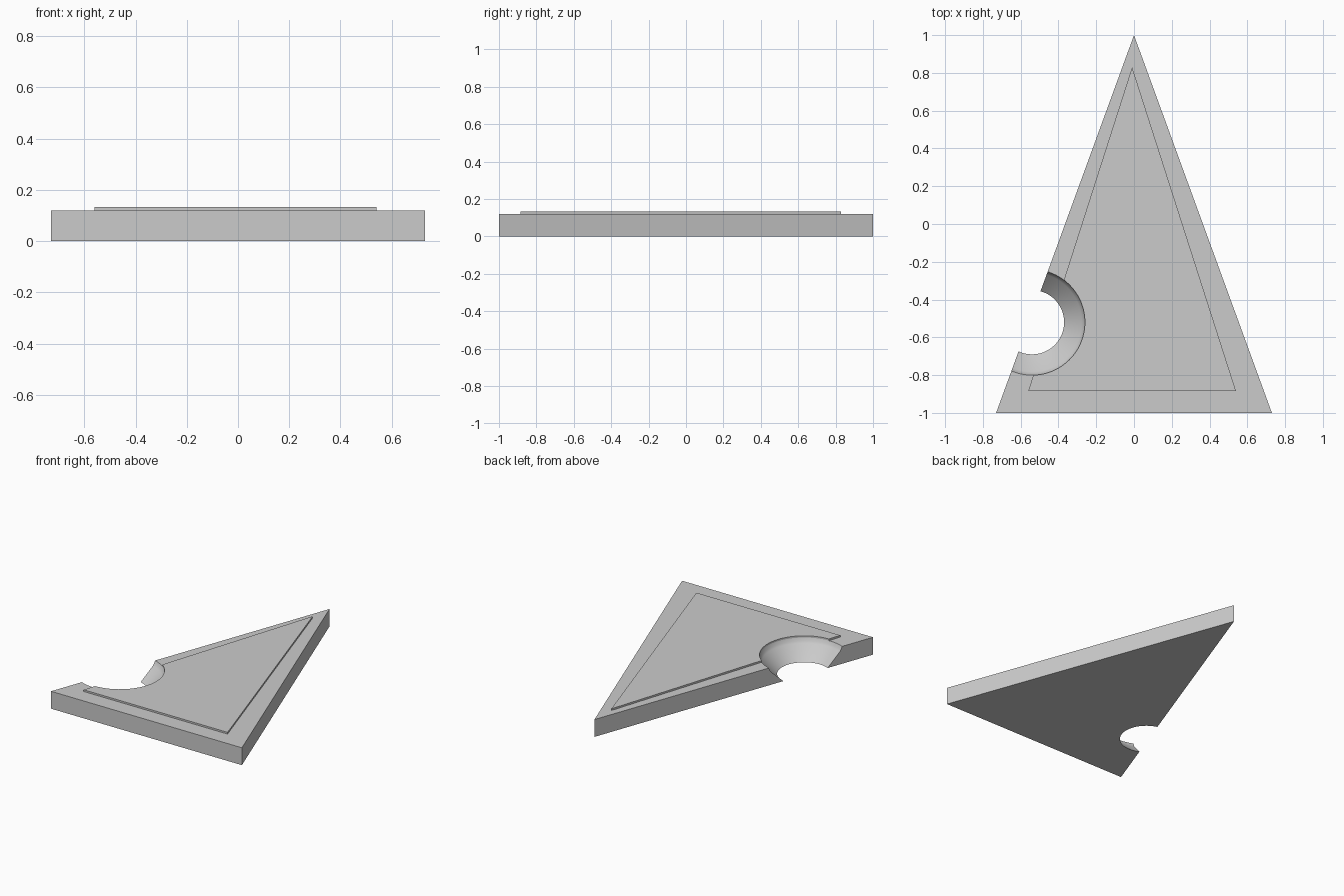
import bpy, bmesh, math

old = bpy.data.objects.get("Cube")
if old:
    bpy.data.objects.remove(old, do_unlink=True)

grey = bpy.data.materials.new("plain grey")
grey.use_nodes = True
grey.diffuse_color = (0.6, 0.6, 0.6, 1)
grey.node_tree.nodes["Principled BSDF"].inputs["Base Color"].default_value = (0.6, 0.6, 0.6, 1)


def make_object(name, bm):
    bmesh.ops.recalc_face_normals(bm, faces=bm.faces)
    mesh = bpy.data.meshes.new(name)
    bm.to_mesh(mesh)
    bm.free()
    mesh.materials.append(grey)
    obj = bpy.data.objects.new(name, mesh)
    bpy.context.collection.objects.link(obj)
    return obj


def slab(name, outline, bottom, top):
    """Extrude a flat outline between two heights."""
    bm = bmesh.new()
    face = bm.faces.new([bm.verts.new((x, y, bottom)) for x, y in outline])
    walls = bmesh.ops.extrude_face_region(bm, geom=[face])
    verts = [g for g in walls["geom"] if isinstance(g, bmesh.types.BMVert)]
    bmesh.ops.translate(bm, verts=verts, vec=(0, 0, top - bottom))
    return make_object(name, bm)


def lathe(name, profile, centre, sides=96):
    """Closed solid of revolution from (radius, height) pairs."""
    bm = bmesh.new()
    rings = []
    for r, z in profile:
        angles = [2 * math.pi * i / sides for i in range(sides)]
        rings.append([bm.verts.new((centre[0] + r * math.cos(a),
                                    centre[1] + r * math.sin(a), z)) for a in angles])
    for low, high in zip(rings, rings[1:]):
        for i in range(sides):
            j = (i + 1) % sides
            bm.faces.new((low[i], low[j], high[j], high[i]))
    bm.faces.new(rings[0])
    bm.faces.new(rings[-1])
    return make_object(name, bm)


# Triangular plate and the thin raised panel on it
plate = slab("base_plate", [(-0.73, -1), (0.73, -1), (0, 1)], 0, 0.12)
panel = slab("raised_panel", [(-0.56, -0.885), (0.54, -0.885), (-0.01, 0.83)], 0.12, 0.132)

# Flared bowl cut through the right edge
cutter = lathe("bowl_cutter",
               [(0.17, -0.1), (0.17, 0), (0.263, 0.088), (0.272, 0.1),
                (0.28, 0.12), (0.28, 0.3)], (-0.54, -0.52))
cutter.hide_render = True

for part in (plate, panel):
    cut = part.modifiers.new("bowl cut", 'BOOLEAN')
    cut.operation = 'DIFFERENCE'
    cut.solver = 'EXACT'
    cut.object = cutter
    bpy.ops.object.select_all(action='DESELECT')
    part.select_set(True)
    bpy.context.view_layer.objects.active = part
    bpy.ops.object.modifier_apply(modifier=cut.name)
    bpy.ops.object.shade_smooth_by_angle(angle=math.radians(25))

bpy.data.objects.remove(cutter, do_unlink=True)
